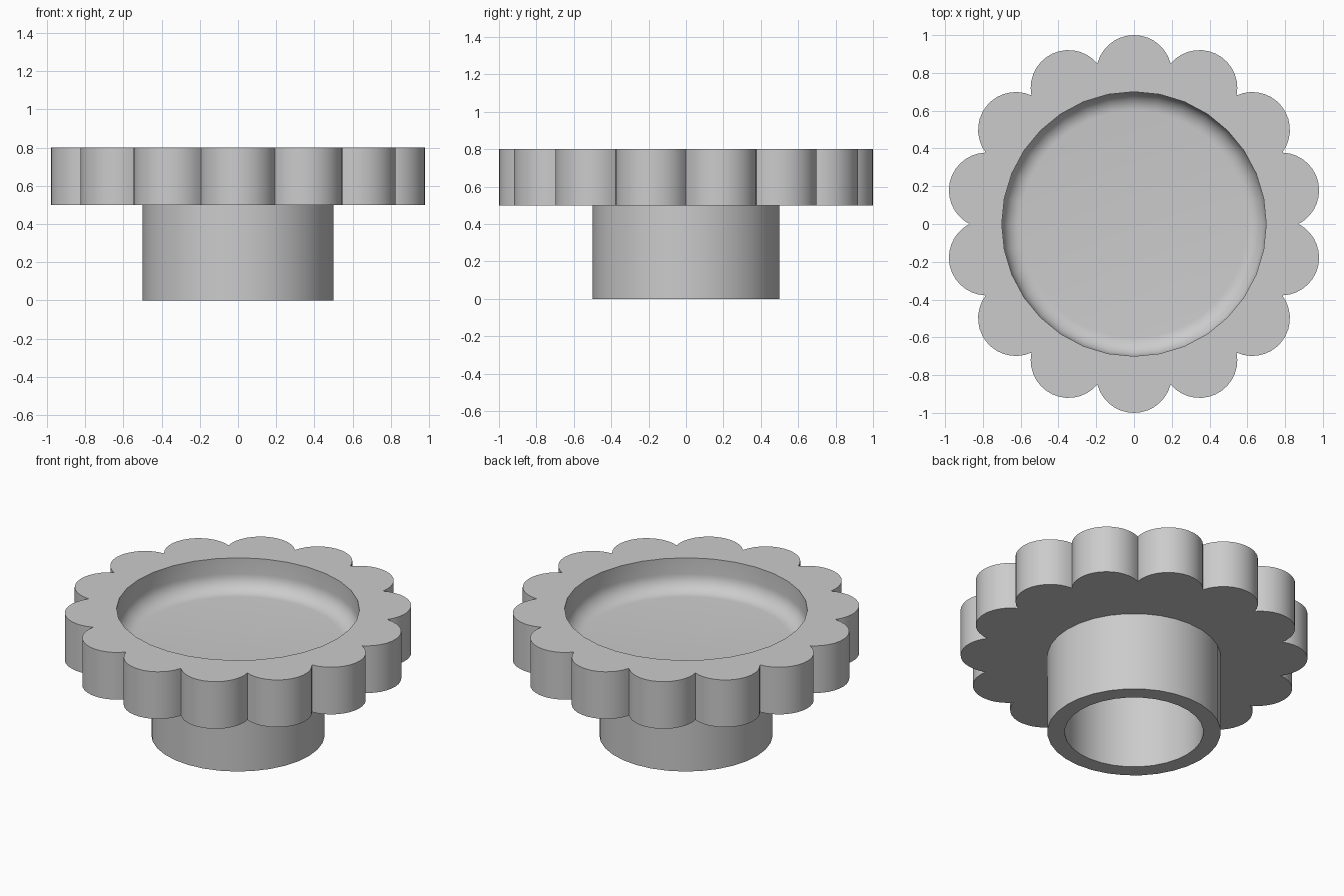
import bpy
import bmesh
from math import sin, cos, pi, sqrt, atan2

cube = bpy.data.objects.get("Cube")
if cube:
    bpy.data.objects.remove(cube, do_unlink=True)

SEGMENTS = 32
LOBES = 14
LOBE_STEPS = 14
LOBE_CENTRE, LOBE_RADIUS = 0.8, 0.2
UNDERSIDE, TOP = 0.5, 0.8

grey = bpy.data.materials.new("plain grey")
grey.use_nodes = True
colour = (0.6, 0.6, 0.6, 1)
grey.diffuse_color = colour
grey.node_tree.nodes["Principled BSDF"].inputs["Base Color"].default_value = colour


def circle(radius):
    return [(radius * cos(2 * pi * i / SEGMENTS), radius * sin(2 * pi * i / SEGMENTS))
            for i in range(SEGMENTS)]


def scalloped_outline():
    """Overlapping circles around a ring, trimmed where neighbours meet."""
    half = pi / LOBES
    chord = LOBE_CENTRE * sin(half)
    notch = LOBE_CENTRE * cos(half) + sqrt(LOBE_RADIUS ** 2 - chord ** 2)
    sweep = atan2(notch * sin(half), notch * cos(half) - LOBE_CENTRE)
    points = []
    for lobe in range(LOBES):
        turn = pi / 2 + 2 * half * lobe
        for step in range(LOBE_STEPS):
            a = turn - sweep + 2 * sweep * step / LOBE_STEPS
            points.append((LOBE_CENTRE * cos(turn) + LOBE_RADIUS * cos(a),
                           LOBE_CENTRE * sin(turn) + LOBE_RADIUS * sin(a)))
    return points


def add_loop(bm, points, z):
    verts = [bm.verts.new((x, y, z)) for x, y in points]
    edges = [bm.edges.new((v, verts[i - 1])) for i, v in enumerate(verts)]
    return verts, edges


def bridge(bm, a, b):
    for i in range(len(a)):
        bm.faces.new((a[i - 1], a[i], b[i], b[i - 1]))


def finish(bm, name):
    bmesh.ops.recalc_face_normals(bm, faces=bm.faces[:])
    mesh = bpy.data.meshes.new(name)
    bm.to_mesh(mesh)
    bm.free()
    mesh.materials.append(grey)
    obj = bpy.data.objects.new(name, mesh)
    bpy.context.collection.objects.link(obj)
    bpy.ops.object.select_all(action="DESELECT")
    obj.select_set(True)
    bpy.context.view_layer.objects.active = obj
    bpy.ops.object.shade_smooth_by_angle(angle=pi / 6)


# Scalloped head with a round, filleted recess in its top
bm = bmesh.new()
outline = scalloped_outline()
low, low_edges = add_loop(bm, outline, UNDERSIDE)
high, high_edges = add_loop(bm, outline, TOP)
bridge(bm, low, high)
bmesh.ops.triangle_fill(bm, edges=low_edges, use_beauty=True)

ring, rim_edges = add_loop(bm, circle(0.7), TOP)
bmesh.ops.triangle_fill(bm, edges=high_edges + rim_edges, use_beauty=True)
FILLET, FILLET_STEPS = 0.1, 8
for i in range(FILLET_STEPS + 1):
    a = pi / 2 * i / FILLET_STEPS
    lower, _ = add_loop(bm, circle(0.6 + FILLET * cos(a)), 0.7 - FILLET * sin(a))
    bridge(bm, ring, lower)
    ring = lower
bm.faces.new(ring)
finish(bm, "scalloped_head")

# Hollow stem, closed above by the underside of the head
bm = bmesh.new()
loops = [add_loop(bm, circle(r), z)[0]
         for r, z in ((0.5, UNDERSIDE), (0.5, 0), (0.4, 0), (0.4, UNDERSIDE))]
for i, loop in enumerate(loops):
    bridge(bm, loops[i - 1], loop)
finish(bm, "hollow_stem")
